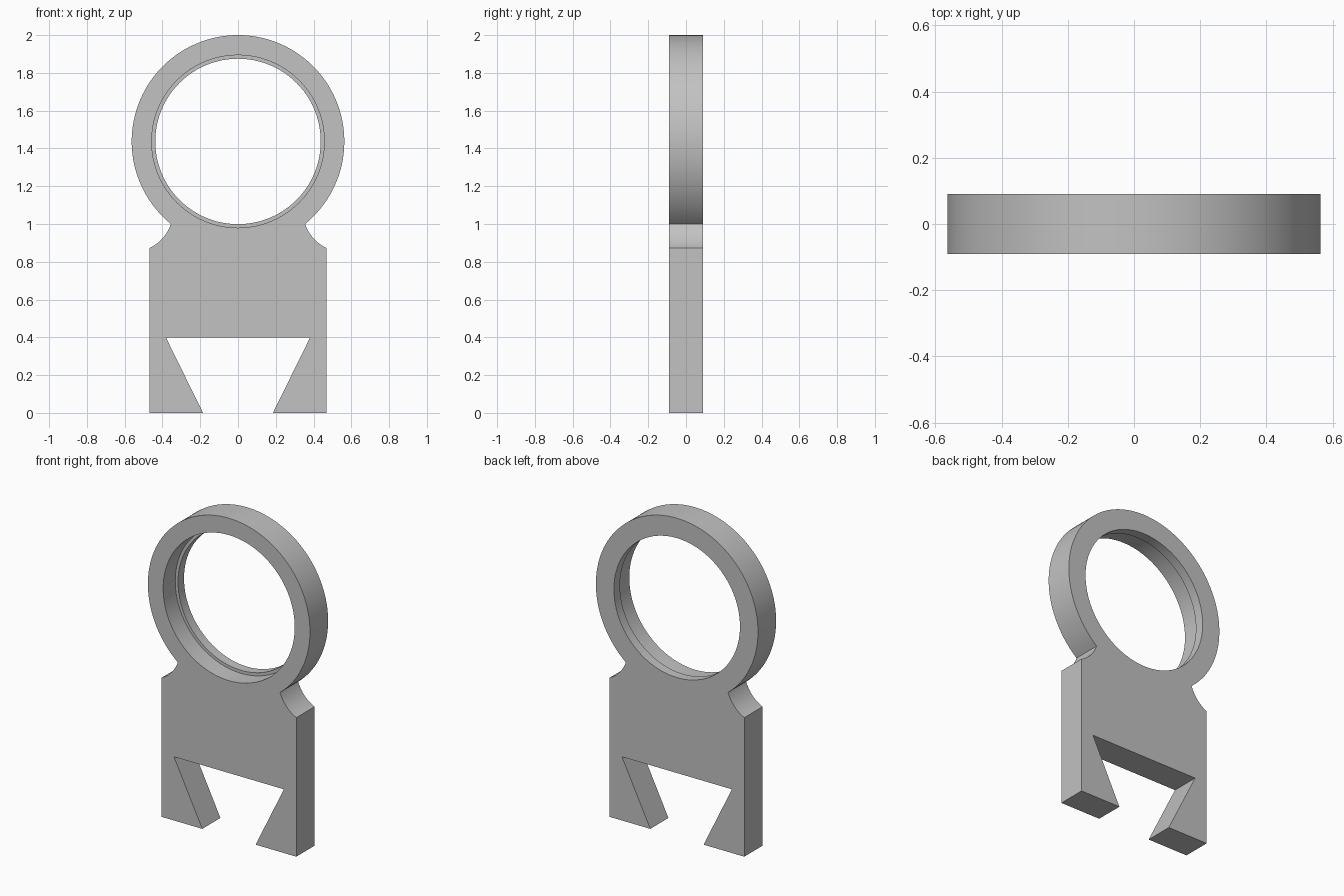
import bpy
import bmesh
from math import sin, cos, asin, pi, tau

cube = bpy.data.objects.get("Cube")
if cube:
    bpy.data.objects.remove(cube, do_unlink=True)

FRONT, STEP, BACK = -0.09, 0.03, 0.09
CENTRE_Z, RING_R, BORE_R, LIP_R = 1.437, 0.563, 0.457, 0.438
NECK_Z = 1.0
SEGMENTS = 96


def grey_material():
    mat = bpy.data.materials.new("plain grey")
    mat.use_nodes = True
    colour = (0.54, 0.54, 0.54, 1)
    mat.diffuse_color = colour
    mat.node_tree.nodes["Principled BSDF"].inputs["Base Color"].default_value = colour
    return mat


def circle(radius):
    return [(radius * cos(tau * i / SEGMENTS), CENTRE_Z + radius * sin(tau * i / SEGMENTS))
            for i in range(SEGMENTS)]


def bezier(a, b, c, steps=12):
    return [tuple((1 - t) ** 2 * p + 2 * t * (1 - t) * q + t * t * r
                  for p, q, r in zip(a, b, c))
            for t in (i / steps for i in range(steps + 1))]


def holder_outline():
    # Right half below the ring: slanted foot, side, then hollow shoulder
    start = asin((NECK_Z - CENTRE_Z) / RING_R)
    neck = (RING_R * cos(start), NECK_Z)
    half = [(0.382, 0.4), (0.185, 0), (0.468, 0)]
    half += bezier((0.468, 0.873), (0.387, 0.913), neck)
    # Ring arc between the two neck points
    sweep = pi - 2 * start
    arc = [(RING_R * cos(start + sweep * i / SEGMENTS),
            CENTRE_Z + RING_R * sin(start + sweep * i / SEGMENTS))
           for i in range(1, SEGMENTS)]
    return half + arc + [(-x, z) for x, z in reversed(half)]


def add_loop(bm, points, y):
    verts = [bm.verts.new((x, y, z)) for x, z in points]
    edges = [bm.edges.new((v, verts[(i + 1) % len(verts)])) for i, v in enumerate(verts)]
    return verts, edges


def add_wall(bm, first, second):
    a, b = first[0], second[0]
    for i in range(len(a)):
        j = (i + 1) % len(a)
        bm.faces.new((a[i], a[j], b[j], b[i]))


def add_cap(bm, outer, hole):
    bmesh.ops.triangle_fill(bm, use_beauty=True, use_dissolve=False,
                            edges=outer[1] + hole[1])


bm = bmesh.new()
outline = holder_outline()
outer_front = add_loop(bm, outline, FRONT)
outer_back = add_loop(bm, outline, BACK)
bore_front = add_loop(bm, circle(BORE_R), FRONT)
bore_step = add_loop(bm, circle(BORE_R), STEP)
lip_step = add_loop(bm, circle(LIP_R), STEP)
lip_back = add_loop(bm, circle(LIP_R), BACK)

# Flat front and back with the round opening
add_cap(bm, outer_front, bore_front)
add_cap(bm, outer_back, lip_back)

# Outside wall, bore, ledge and retaining lip
add_wall(bm, outer_front, outer_back)
add_wall(bm, bore_front, bore_step)
add_wall(bm, bore_step, lip_step)
add_wall(bm, lip_step, lip_back)
bmesh.ops.recalc_face_normals(bm, faces=bm.faces)

mesh = bpy.data.meshes.new("ring_holder")
bm.to_mesh(mesh)
bm.free()
mesh.materials.append(grey_material())
holder = bpy.data.objects.new("ring_holder", mesh)
bpy.context.collection.objects.link(holder)

bpy.ops.object.select_all(action='DESELECT')
holder.select_set(True)
bpy.context.view_layer.objects.active = holder
bpy.ops.object.shade_smooth_by_angle(angle=pi / 6)
